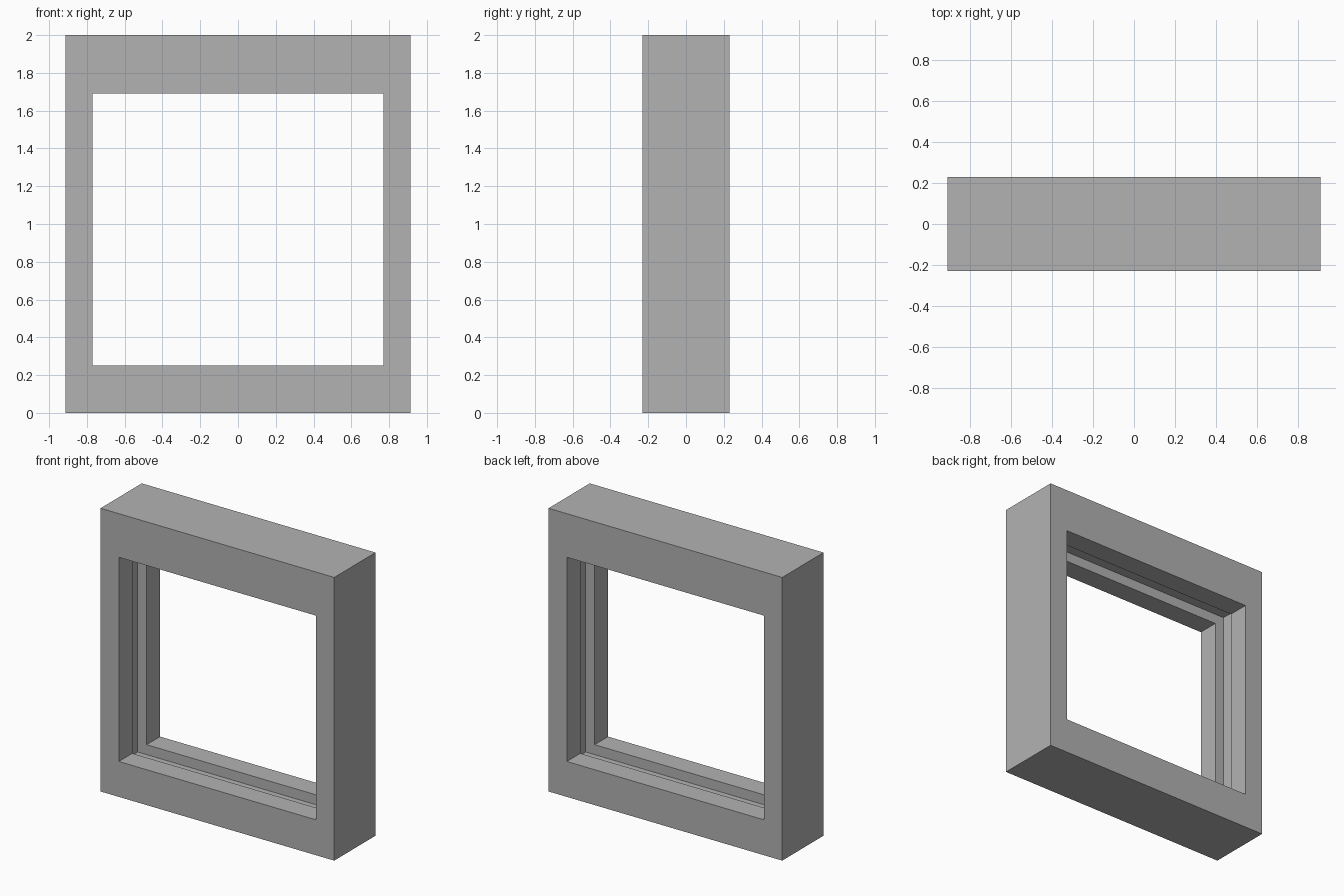
import bpy
import bmesh

if "Cube" in bpy.data.objects:
    bpy.data.objects.remove(bpy.data.objects["Cube"], do_unlink=True)

# Single plain grey
grey = bpy.data.materials.new("plain grey")
grey.use_nodes = True
colour = (0.448, 0.448, 0.448, 1)
grey.diffuse_color = colour
grey.node_tree.nodes["Principled BSDF"].inputs["Base Color"].default_value = colour

HALF_DEPTH = 0.23
HALF_GROOVE = 0.08
GROOVE = 0.07


def ring(bm, y, half_width, bottom, top):
    """Rectangular loop of four vertices at depth y."""
    corners = ((-1, bottom), (1, bottom), (1, top), (-1, top))
    return [bm.verts.new((side * half_width, y, z)) for side, z in corners]


# Cross-section of the frame, swept round its four sides
outer = (0.913, 0, 2)
opening = (0.77, 0.25, 1.692)
groove = (opening[0] + GROOVE, opening[1] - GROOVE, opening[2] + GROOVE)
section = [
    (-HALF_DEPTH, outer), (-HALF_DEPTH, opening),
    (-HALF_GROOVE, opening), (-HALF_GROOVE, groove),
    (HALF_GROOVE, groove), (HALF_GROOVE, opening),
    (HALF_DEPTH, opening), (HALF_DEPTH, outer),
]

bm = bmesh.new()
rings = [ring(bm, y, *size) for y, size in section]
for a, b in zip(rings, rings[1:] + rings[:1]):
    for i in range(4):
        j = (i + 1) % 4
        bm.faces.new((a[i], a[j], b[j], b[i]))
bmesh.ops.recalc_face_normals(bm, faces=bm.faces)

mesh = bpy.data.meshes.new("grooved_frame")
bm.to_mesh(mesh)
bm.free()
mesh.materials.append(grey)
frame = bpy.data.objects.new("grooved_frame", mesh)
bpy.context.collection.objects.link(frame)
